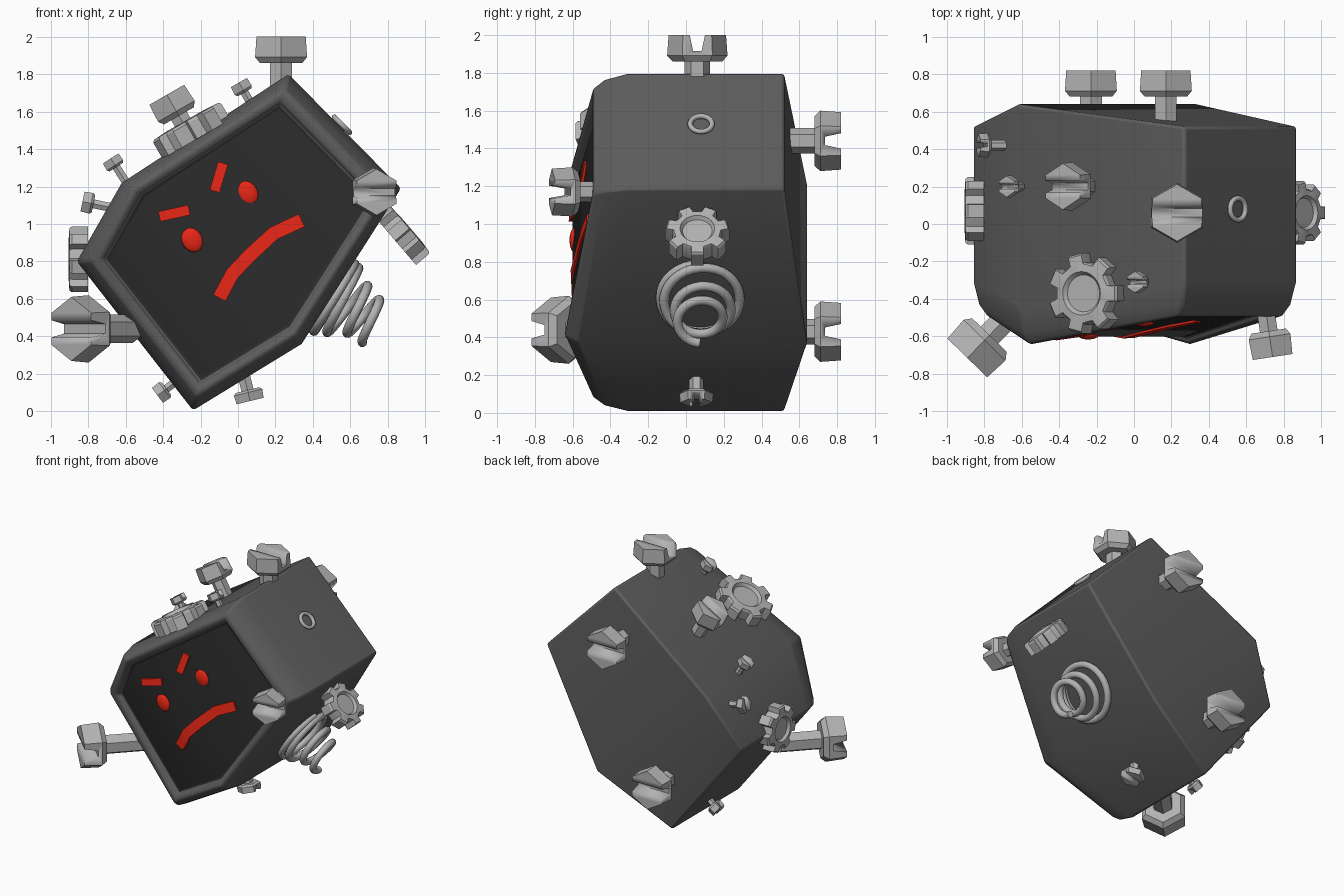
import bpy, bmesh
from math import sin, cos, pi, radians
from mathutils import Vector, Matrix

if "Cube" in bpy.data.objects:
    bpy.data.objects.remove(bpy.data.objects["Cube"])


def material(name, rgb):
    m = bpy.data.materials.new(name)
    m.diffuse_color = (*rgb, 1)
    m.use_nodes = True
    m.node_tree.nodes["Principled BSDF"].inputs["Base Color"].default_value = m.diffuse_color
    return m


BODY = material("body_grey", (0.11, 0.11, 0.11))
FACE = material("face_black", (0.025, 0.025, 0.025))
RED = material("red", (0.8, 0.02, 0.008))
STEEL = material("steel", (0.45, 0.45, 0.45))


def finish(name, bm, mats, matrix=Matrix(), angle=30):
    bmesh.ops.recalc_face_normals(bm, faces=bm.faces)
    me = bpy.data.meshes.new(name)
    bm.to_mesh(me)
    bm.free()
    ob = bpy.data.objects.new(name, me)
    bpy.context.collection.objects.link(ob)
    ob.matrix_world = matrix
    for m in mats:
        me.materials.append(m)
    bpy.ops.object.select_all(action='DESELECT')
    ob.select_set(True)
    bpy.context.view_layer.objects.active = ob
    bpy.ops.object.shade_smooth_by_angle(angle=radians(angle))
    return ob


def loft(rings, caps=True):
    bm = bmesh.new()
    vs = [[bm.verts.new(p) for p in r] for r in rings]
    n = len(rings[0])
    for a, b in zip(vs, vs[1:]):
        for i in range(n):
            bm.faces.new((a[i], a[(i + 1) % n], b[(i + 1) % n], b[i]))
    if caps:
        bm.faces.new(vs[0])
        bm.faces.new(vs[-1])
    return bm, vs


def circle(r, z, n, start=0.0):
    return [Vector((r * cos(start + 2 * pi * i / n), r * sin(start + 2 * pi * i / n), z)) for i in range(n)]


def frame(loc, axis, up):
    # local z along axis, local y towards up
    z = Vector(axis).normalized()
    x = Vector(up).cross(z).normalized()
    m = Matrix((x, z.cross(x), z)).transposed().to_4x4()
    m.translation = loc
    return m


# Body: six-sided block, front and back folded along one diagonal
OUTLINE = [(.27, 1.8), (.87, 1.19), (.34, .36), (-.24, .005), (-.86, .8), (-.62, 1.22)]
CX, CZ = 0.0, .87


def body_ring(scale, y_low, y_ridge):
    return [Vector((CX + (x - CX) * scale, y_ridge if i in (2, 5) else y_low, CZ + (z - CZ) * scale))
            for i, (x, z) in enumerate(OUTLINE)]


bm, vs = loft([body_ring(1, .52, .64), body_ring(1, -.31, -.45), body_ring(.965, -.43, -.58),
               body_ring(.91, -.495, -.64), body_ring(.85, -.495, -.64), body_ring(.82, -.455, -.60)], False)
for ring, mi in ((vs[0], 0), (vs[-1], 1)):
    for ids in ((5, 0, 1, 2), (2, 3, 4, 5)):
        bm.faces.new([ring[i] for i in ids]).material_index = mi
body = finish("body", bm, [BODY, FACE], angle=40)
bev = body.modifiers.new("soft_edges", 'BEVEL')
bev.width, bev.segments, bev.limit_method, bev.angle_limit = .015, 2, 'ANGLE', radians(30)


# Face features lie on the folded front panel
def face_y(x, z):
    d = (x + .62) * .7 + (z - 1.22) * .71
    return -.60 + (.18 * d if d > 0 else -.3 * d)


def strip(name, pts, width):
    sections = []
    for i, p in enumerate(pts):
        a, b = Vector(pts[max(i - 1, 0)]), Vector(pts[min(i + 1, len(pts) - 1)])
        t = (b - a).normalized()
        nrm = Vector((-t.y, t.x)) * width / 2
        l, r = Vector(p) + nrm, Vector(p) - nrm
        sections.append([Vector((q.x, face_y(q.x, q.y) + o, q.y))
                         for q, o in ((l, .01), (r, .01), (r, -.022), (l, -.022))])
    finish(name, loft(sections)[0], [RED])


strip("left_brow", [(-.42, 1.04), (-.26, 1.075)], .055)
strip("right_brow", [(-.125, 1.175), (-.08, 1.325)], .055)
strip("mouth", [(-.10, .605), (-.03, .735), (.06, .83), (.19, .95), (.34, 1.02)], .075)
for name, x, z in (("left_eye", -.245, .915), ("right_eye", .05, 1.165)):
    bm = bmesh.new()
    bmesh.ops.create_uvsphere(bm, u_segments=20, v_segments=10, radius=1)
    m = (Matrix.Translation((x, face_y(x, z), z)) @ Matrix.Rotation(radians(-30), 4, 'Y')
         @ Matrix.Diagonal((.055, .025, .068, 1)))
    finish(name, bm, [RED], m, 60)


# Slotted hex bolts: location is the centre of the head's top
def bolt(name, top, axis, up, r, h, shaft):
    prof = [(r * .42, -h - shaft), (r * .42, -h), (r * .82, -h), (r, -h * .78), (r * .95, 0)]
    ob = finish(name, loft([circle(a, z, 6, pi / 2) for a, z in prof])[0], [STEEL], frame(top, axis, up))
    w, d, L = r * .28, h * .6, r * 1.3
    slot = [[Vector((x, y, z)) for y, z in ((-w, .02), (w, .02), (w * .5, -d), (-w * .5, -d))] for x in (-L, L)]
    cut = finish("slot_cutter", loft(slot)[0], [], frame(top, axis, up))
    cut.hide_render = True
    mod = ob.modifiers.new("slot", 'BOOLEAN')
    mod.operation, mod.object, mod.solver = 'DIFFERENCE', cut, 'EXACT'
    bpy.context.view_layer.objects.active = ob
    bpy.context.view_layer.update()
    bpy.ops.object.modifier_apply(modifier="slot")
    bpy.data.objects.remove(cut)


Y, Z = (0, 1, 0), (0, 0, 1)
bolt("top_bolt", (.23, .06, 2.0), Z, Y, .16, .14, .16)
bolt("back_bolt_upper", (.17, .82, 1.44), Y, Z, .16, .14, .18)
bolt("back_bolt_lower", (-.23, .82, .43), Y, Z, .16, .14, .18)
bolt("front_right_bolt", (.74, -.71, 1.17), (.15, -1, 0), Z, .13, .14, .2)
bolt("lower_left_bolt", (-.89, -.715, .44), (-.7, -.72, 0), Z, .18, .17, .3)
bolt("upper_left_bolt", (-.38, .2, 1.69), (-.5, 0, .87), Y, .13, .13, .22)
bolt("small_bolt_top", (.005, -.31, 1.755), (-.5, 0, .87), Y, .06, .06, .12)
bolt("small_bolt_corner", (-.68, .2, 1.35), (-.55, 0, .84), Y, .06, .055, .12)
bolt("small_bolt_left", (-.83, .42, 1.12), (-.95, 0, .2), Y, .065, .06, .14)
bolt("small_bolt_bottom", (-.43, .2, .085), (-.8, 0, -.6), Y, .06, .06, .14)
bolt("bottom_bolt", (.065, .055, .055), (.24, 0, -.97), Y, .09, .06, .2)


# Toothed wheels with a dished centre
def gear(name, loc, axis, r, thick, teeth=7):
    def teeth_ring(k, z):
        pts = []
        for i in range(teeth):
            for f, q in ((-.29, .77), (-.22, 1), (.22, 1), (.29, .77)):
                a = 2 * pi * (i + f) / teeth
                pts.append(Vector((k * q * r * cos(a), k * q * r * sin(a), z)))
        return pts
    n, s, t = teeth * 4, -2 * pi * .29 / teeth, thick / 2
    rings = [teeth_ring(1, -t), teeth_ring(1, t * .75), teeth_ring(.95, t),
             circle(r * .54, t * 1.1, n, s), circle(r * .46, t * .7, n, s)]
    finish(name, loft(rings)[0], [STEEL], frame(loc, axis, Y))


gear("gear_upper", (-.25, -.37, 1.50), (-.5, 0, .87), .215, .11)
gear("gear_left", (-.85, .07, .81), (-1, 0, 0), .18, .1)
gear("gear_right", (.88, .06, .94), (.76, 0, .65), .17, .1)


# Tubes: drooping spring and small ring
def tube(name, pts, radius, closed=False):
    cu = bpy.data.curves.new(name, 'CURVE')
    cu.dimensions, cu.bevel_depth, cu.bevel_resolution, cu.use_fill_caps = '3D', radius, 3, True
    sp = cu.splines.new('POLY')
    sp.points.add(len(pts) - 1)
    for q, p in zip(sp.points, pts):
        q.co = (*p, 1)
    sp.use_cyclic_u, sp.use_smooth = closed, True
    cu.materials.append(STEEL)
    bpy.context.collection.objects.link(bpy.data.objects.new(name, cu))


axis, u, v = Vector((.84, 0, -.54)), Vector((.54, 0, .84)), Vector(Y)
spring = []
for i in range(113):
    t = i / 32                       # turns
    k = max(0, t - .9) / 2.6
    r = .21 - .09 * min(1, k * 1.6)
    a = -2 * pi * t
    spring.append(Vector((.51, .075, .61)) + axis * (.02 * t + .19 * k) + (u * cos(a) + v * sin(a)) * r)
tube("spring", spring, .026)

m = frame((.555, .08, 1.53), (1, 0, 1), Y)
tube("small_ring", [m @ p for p in circle(.058, 0, 28)], .014, True)
